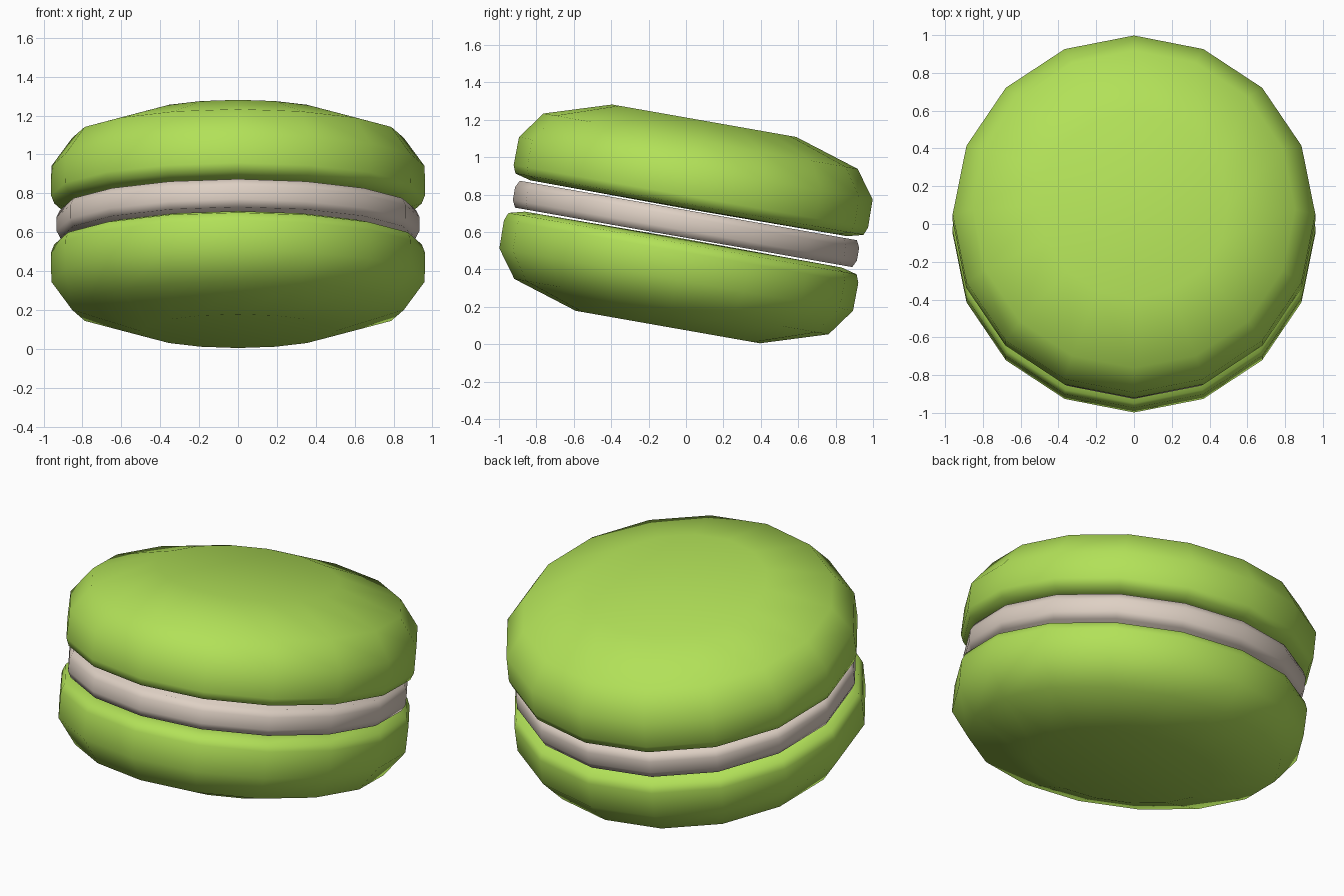
import bpy, bmesh, math
from mathutils import Matrix

if "Cube" in bpy.data.objects:
    bpy.data.objects.remove(bpy.data.objects["Cube"])

SIDES = 16
TILT = Matrix.Translation((0, 0, 0.643)) @ Matrix.Rotation(math.radians(-10), 4, 'X')


def material(name, rgb):
    m = bpy.data.materials.new(name)
    m.diffuse_color = (*rgb, 1)
    m.use_nodes = True
    m.node_tree.nodes["Principled BSDF"].inputs["Base Color"].default_value = m.diffuse_color
    return m


def lathe(name, profile, mat, flip=False):
    """Turn a (radius, height) profile whose two ends lie on the axis."""
    bm = bmesh.new()
    s = -1 if flip else 1
    rings = []
    for r, h in profile:
        if r == 0:
            rings.append([bm.verts.new((0, 0, h * s))] * SIDES)
        else:
            rings.append([bm.verts.new((r * math.sin(2 * math.pi * i / SIDES),
                                        r * math.cos(2 * math.pi * i / SIDES), h * s))
                          for i in range(SIDES)])
    for a, b in zip(rings, rings[1:]):
        for i in range(SIDES):
            j = (i + 1) % SIDES
            bm.faces.new(list(dict.fromkeys((a[i], a[j], b[j], b[i]))))
    bmesh.ops.recalc_face_normals(bm, faces=bm.faces[:])
    for f in bm.faces:
        f.smooth = True
    bm.transform(TILT)
    me = bpy.data.meshes.new(name)
    bm.to_mesh(me)
    bm.free()
    me.materials.append(mat)
    ob = bpy.data.objects.new(name, me)
    bpy.context.collection.objects.link(ob)


green = material("pistachio green", (0.445, 0.753, 0.098))
cream = material("pale cream", (0.73, 0.63, 0.55))

# Two mirrored biscuit shells
shell = [(0, 0.08), (0.86, 0.085), (0.945, 0.107), (0.962, 0.15),
         (0.96, 0.302), (0.853, 0.449), (0.5, 0.56), (0, 0.56)]
lathe("top_shell", shell, green)
lathe("bottom_shell", shell, green, flip=True)

# Filling disc between them
lathe("filling", [(0, 0.073), (0.915, 0.073), (0.934, 0.035),
                  (0.934, -0.035), (0.915, -0.073), (0, -0.073)], cream)
